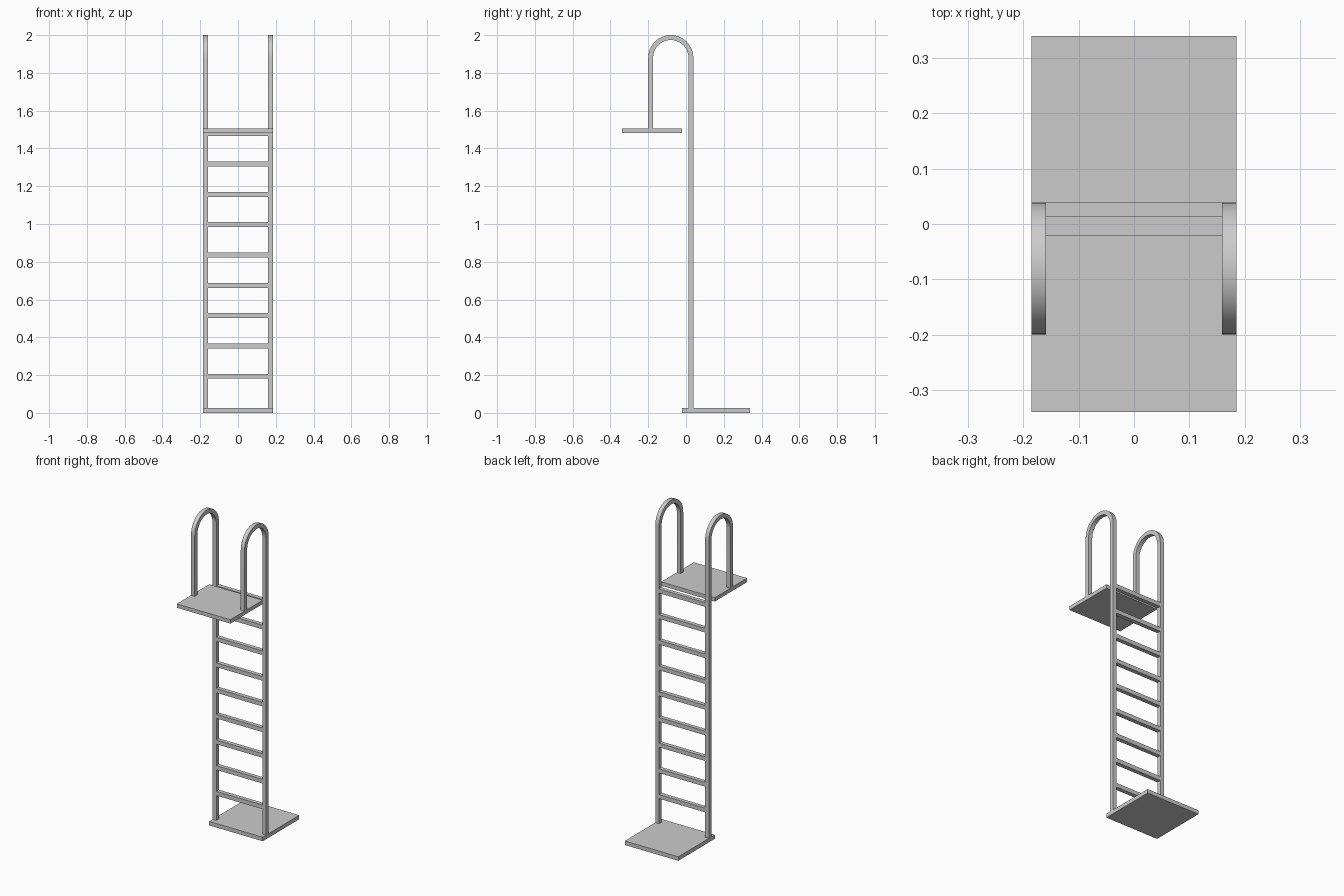
import bpy, bmesh, math

if "Cube" in bpy.data.objects:
    bpy.data.objects.remove(bpy.data.objects["Cube"])

HALF_W = 0.185            # half width of the ladder
TUBE = 0.026              # square tube thickness
Y_BACK, Y_FRONT = 0.039, -0.2
PLATE = 0.025


def box(name, x0, x1, y0, y1, z0, z1):
    bm = bmesh.new()
    bmesh.ops.create_cube(bm, size=1)
    for v in bm.verts:
        v.co.x = x0 + (v.co.x + 0.5) * (x1 - x0)
        v.co.y = y0 + (v.co.y + 0.5) * (y1 - y0)
        v.co.z = z0 + (v.co.z + 0.5) * (z1 - z0)
    me = bpy.data.meshes.new(name)
    bm.to_mesh(me)
    bm.free()
    ob = bpy.data.objects.new(name, me)
    bpy.context.collection.objects.link(ob)
    return ob


def hooked_rail(name, x0, x1):
    # square tube swept up the back, over a half circle and down the front
    cy = (Y_BACK + Y_FRONT) / 2
    r_out = (Y_BACK - Y_FRONT) / 2
    r_in = r_out - TUBE
    cz = 2.0 - r_out
    n = 24
    path = [(0.0, 1.0, PLATE / 2)]
    path += [(math.cos(math.pi * i / n), math.sin(math.pi * i / n), cz) for i in range(n + 1)]
    stations = [(c, s if i else 0.0, z) for i, (c, s, z) in enumerate(path)]
    stations[0] = (1.0, 0.0, PLATE / 2)
    stations.append((-1.0, 0.0, 1.495))
    bm = bmesh.new()
    rings = []
    for c, s, z in stations:
        rings.append([bm.verts.new((x, cy + r * c, z + r * s))
                      for x, r in ((x0, r_in), (x1, r_in), (x1, r_out), (x0, r_out))])
    for a, b in zip(rings, rings[1:]):
        for k in range(4):
            bm.faces.new((a[k], a[(k + 1) % 4], b[(k + 1) % 4], b[k]))
    bm.faces.new(rings[0])
    bm.faces.new(rings[-1])
    bmesh.ops.recalc_face_normals(bm, faces=bm.faces[:])
    me = bpy.data.meshes.new(name)
    bm.to_mesh(me)
    bm.free()
    ob = bpy.data.objects.new(name, me)
    bpy.context.collection.objects.link(ob)
    bpy.ops.object.select_all(action='DESELECT')
    ob.select_set(True)
    bpy.context.view_layer.objects.active = ob
    bpy.ops.object.shade_smooth_by_angle(angle=math.radians(30))


# side rails with curved handholds
hooked_rail("rail_right", HALF_W - TUBE, HALF_W)
hooked_rail("rail_left", -HALF_W, -HALF_W + TUBE)

# rungs between the rails
for i in range(9):
    z = 0.194 + 0.1605 * i
    box(f"rung_{i + 1}", -HALF_W + TUBE, HALF_W - TUBE,
        Y_BACK - TUBE, Y_BACK, z - TUBE / 2, z + TUBE / 2)

# bottom and top platforms
box("bottom_platform", -HALF_W, HALF_W, -0.02, 0.34, 0, PLATE)
box("top_platform", -HALF_W, HALF_W, -0.34, -0.02, 1.482, 1.506)
